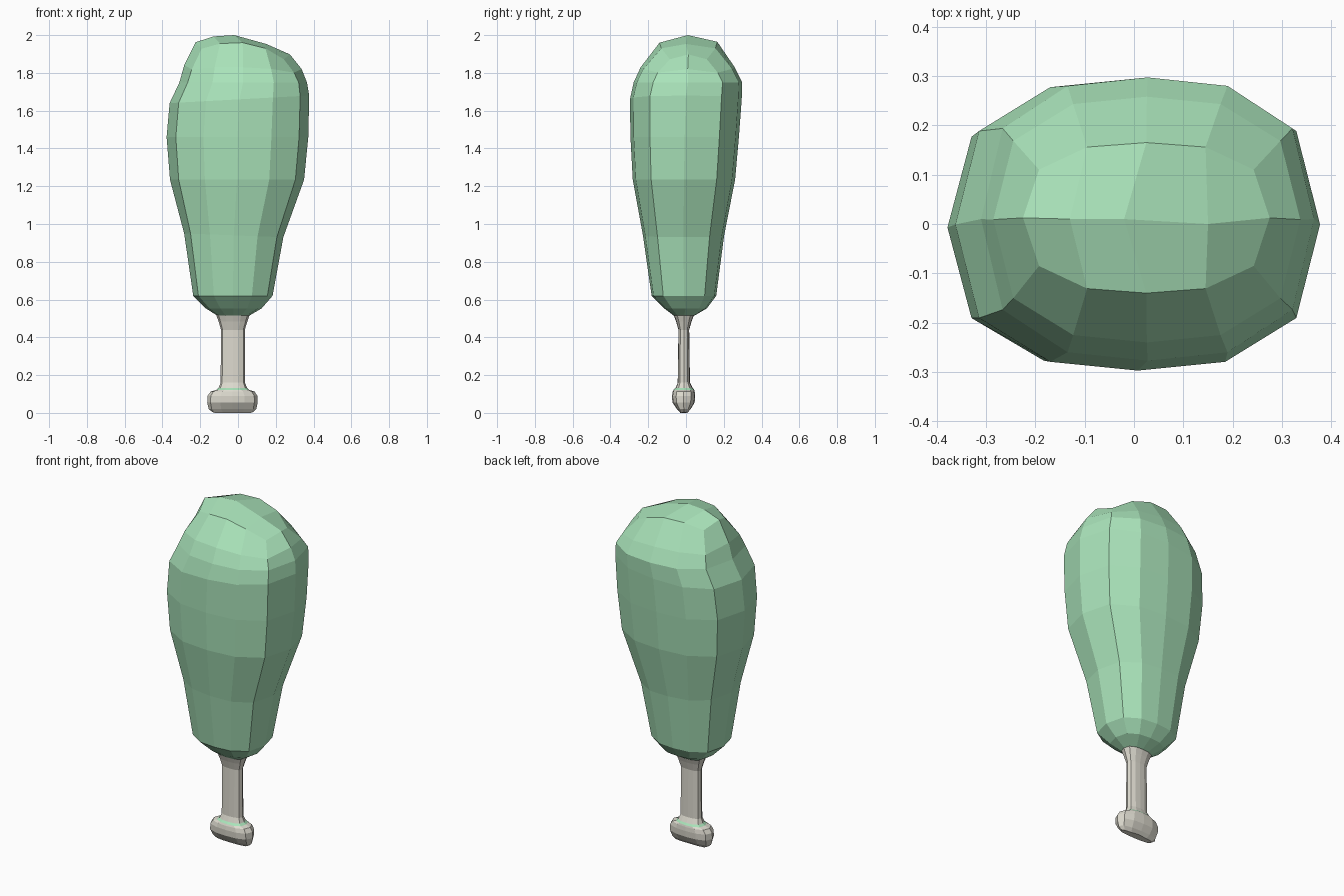
import bpy, bmesh

if "Cube" in bpy.data.objects:
    bpy.data.objects.remove(bpy.data.objects["Cube"])

# Twelve-sided rounded-rectangle section (counter-clockwise from +x)
Q = [(1, 0), (.87, .64), (.48, .94), (0, 1), (-.48, .94), (-.87, .64),
     (-1, 0), (-.87, -.64), (-.48, -.94), (0, -1), (.48, -.94), (.87, -.64)]


def material(name, rgb):
    m = bpy.data.materials.new(name)
    m.diffuse_color = (*rgb, 1)
    m.use_nodes = True
    m.node_tree.nodes["Principled BSDF"].inputs["Base Color"].default_value = m.diffuse_color
    return m


def ring(bm, z, x0, x1, y0, y1, tilt=0, drop=0):
    """One section: tilt slopes it along x, drop lowers its corners."""
    verts = []
    for u, v in Q:
        corner = drop if abs(u) == .87 else drop * .2 if abs(u) == .48 else 0
        verts.append(bm.verts.new(((x0 + x1) / 2 + u * (x1 - x0) / 2,
                                   (y0 + y1) / 2 + v * (y1 - y0) / 2,
                                   z + tilt * u - corner)))
    return verts


def loft(bm, sections):
    rings = [ring(bm, *s) for s in sections]
    bands = []
    for a, b in zip(rings, rings[1:]):
        bands.append([bm.faces.new((a[i], a[(i + 1) % 12], b[(i + 1) % 12], b[i]))
                      for i in range(12)])
    return rings, bands


def finish(bm, name, mats):
    bmesh.ops.recalc_face_normals(bm, faces=bm.faces)
    me = bpy.data.meshes.new(name)
    bm.to_mesh(me)
    bm.free()
    for m in mats:
        me.materials.append(m)
    ob = bpy.data.objects.new(name, me)
    bpy.context.collection.objects.link(ob)


green = material("green_meat", (.40, .77, .49))
beige = material("bone", (.72, .70, .62))

# Meat: z, x range, y range, tilt, corner drop
bm = bmesh.new()
rings, _ = loft(bm, [
    (.515, -.11, .06, -.065, .045),
    (.553, -.17, .125, -.115, .11),
    (.62, -.237, .183, -.182, .16),
    (.94, -.285, .24, -.228, .202, -.01),
    (1.235, -.36, .35, -.282, .26),
    (1.46, -.378, .372, -.294, .28),
    (1.66, -.362, .377, -.297, .295, .02),
    (1.75, -.31, .365, -.277, .297),
    (1.83, -.285, .337, -.24, .258, -.01, .02),
    (1.93, -.225, .275, -.14, .165, -.032, .03)])
# Crown: 4 x 2 grid inside the last ring
t = rings[-1]
for i, z in ((2, 1.96), (3, 1.965), (4, 1.965), (8, 1.955), (9, 1.96), (10, 1.93)):
    t[i].co.z = z
t[2].co.z = 1.93
c = [bm.verts.new(p) for p in ((-.13, .01, 1.993), (-.02, .01, 2.0), (.15, 0, 1.953))]
rows = ([t[5], t[4], t[3], t[2], t[1]], [t[6], *c, t[0]], [t[7], t[8], t[9], t[10], t[11]])
for a, b in zip(rows, rows[1:]):
    for i in range(4):
        bm.faces.new((b[i], b[i + 1], a[i + 1], a[i]))
bm.faces.new(rings[0][::-1])
finish(bm, "meat", [green])

# Bone: knob, thin green band, shaft and flared neck
bm = bmesh.new()
rings, bands = loft(bm, [
    (.004, -.135, .08, -.03, .008),
    (.02, -.155, .097, -.048, .025),
    (.055, -.163, .104, -.072, .046),
    (.09, -.161, .103, -.074, .048),
    (.113, -.145, .088, -.07, .046),
    (.122, -.115, .06, -.066, .044),
    (.132, -.103, .048, -.055, .035),
    (.16, -.092, .037, -.044, .021),
    (.44, -.09, .036, -.04, .017),
    (.485, -.103, .05, -.053, .03),
    (.53, -.12, .066, -.07, .047)])
for v in rings[0]:
    if abs(v.co.y + .011) < .019 and v.co.x > -.13 and v.co.x < .075:
        v.co.z = 0
for f in bands[5]:
    f.material_index = 1
bm.faces.new(rings[0][::-1])
bm.faces.new(rings[-1])
finish(bm, "bone", [beige, green])
